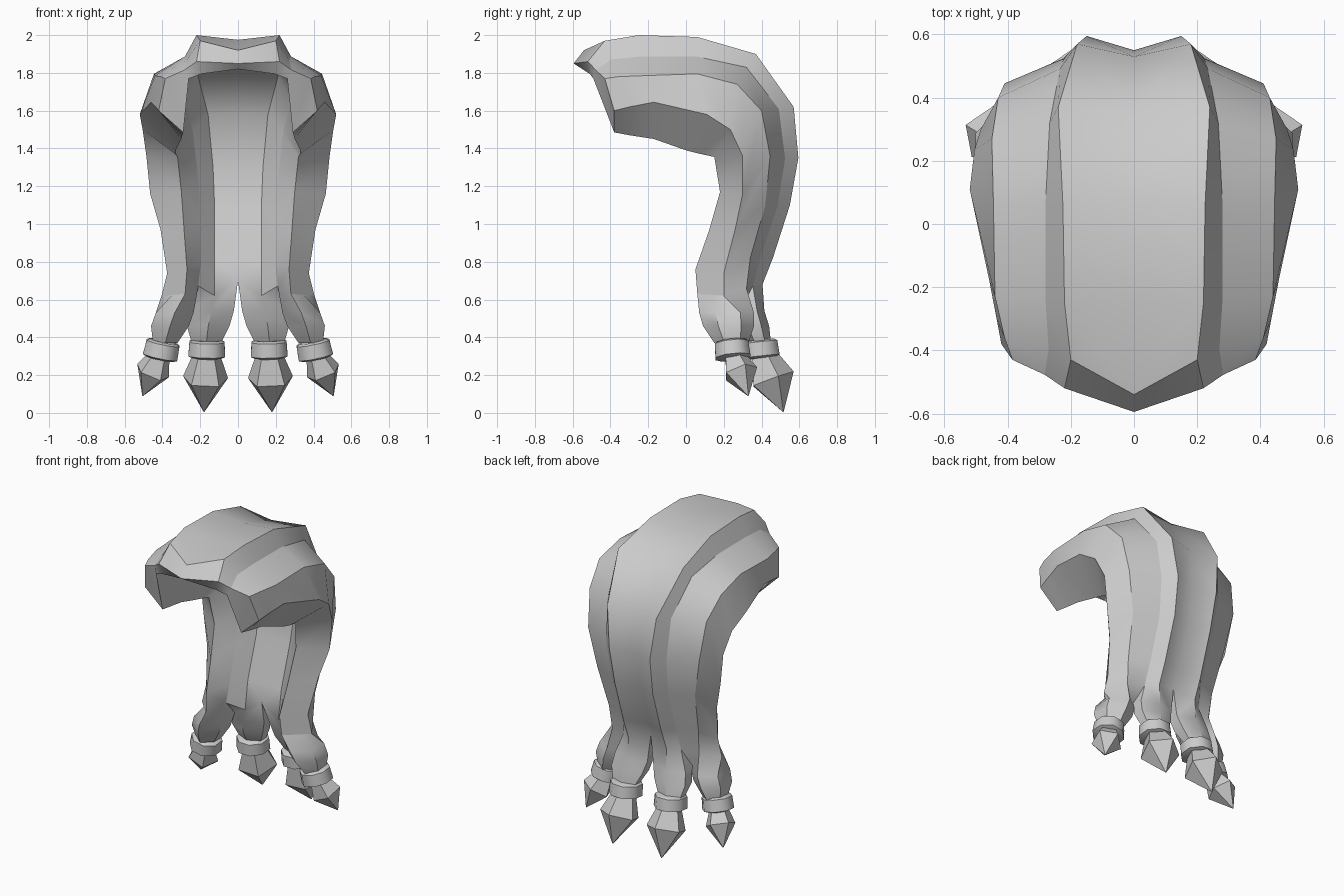
import bpy, bmesh, math
from mathutils import Vector

if "Cube" in bpy.data.objects:
    bpy.data.objects.remove(bpy.data.objects["Cube"])

grey = bpy.data.materials.new("light_grey")
grey.diffuse_color = (0.6, 0.6, 0.6, 1)
grey.use_nodes = True
grey.node_tree.nodes["Principled BSDF"].inputs["Base Color"].default_value = grey.diffuse_color


def finish(name, bm, angle=30):
    bmesh.ops.recalc_face_normals(bm, faces=bm.faces)
    me = bpy.data.meshes.new(name)
    bm.to_mesh(me)
    bm.free()
    ob = bpy.data.objects.new(name, me)
    bpy.context.collection.objects.link(ob)
    me.materials.append(grey)
    bpy.ops.object.select_all(action='DESELECT')
    ob.select_set(True)
    bpy.context.view_layer.objects.active = ob
    bpy.ops.object.shade_smooth_by_angle(angle=math.radians(angle))
    return ob


def skin(bm, rings, cap_first=True):
    """Skin closed rings of BMVerts and cap the ends."""
    n = len(rings[0])
    for a, b in zip(rings, rings[1:]):
        for i in range(n):
            j = (i + 1) % n
            bm.faces.new((a[i], a[j], b[j], b[i]))
    if cap_first:
        bm.faces.new(rings[0])
    bm.faces.new(rings[-1])


def loft(bm, rings):
    skin(bm, [[bm.verts.new(p) for p in r] for r in rings])


def box_ring(x0, x1, y0, y1, z):
    """Six-sided section between the given limits."""
    xm, ya, yb = (x0 + x1) / 2, y0 + .3 * (y1 - y0), y0 + .75 * (y1 - y0)
    return [(xm, y0, z), (x1, ya, z), (x1, yb, z), (xm, y1, z), (x0, yb, z), (x0, ya, z)]


def axis_ring(centre, axis, radius, sides, s, turn=0):
    """Regular ring around an axis."""
    axis = axis.normalized()
    u = Vector((0, 1, 0)).cross(axis).normalized()
    v = axis.cross(u)
    out = []
    for k in range(sides):
        t = turn + 2 * math.pi * k / sides
        p = centre + radius * (math.cos(t) * u + math.sin(t) * v)
        out.append((s * p.x, p.y, p.z))
    return out


# --- Main hair shell: guide paths from the forehead, over the top, down the back
crown = [(-.595, 1.85), (-.54, 1.92), (-.25, 1.975), (.06, 1.97), (.35, 1.88),
         (.53, 1.61), (.55, 1.35), (.51, 1.1), (.42, .82), (.37, .72)]
ridge = [(.22, -.52, 1.86), (.20, -.43, 1.97), (.22, -.25, 2.0), (.225, .06, 1.99),
         (.24, .37, 1.9), (.18, .57, 1.62), (.15, .595, 1.35), (.14, .55, 1.1),
         (.14, .46, .82), (.14, .405, .68)]
flank = [(.385, -.43, 1.77), (.41, -.36, 1.78), (.44, -.23, 1.785), (.445, .06, 1.795),
         (.45, .27, 1.74), (.43, .40, 1.6), (.41, .445, 1.36), (.36, .42, 1.1),
         (.33, .34, .82), (.32, .32, .66)]
hem = [(.42, -.38, 1.6), (.435, -.30, 1.62), (.46, -.17, 1.645), (.52, .11, 1.58),
       (.505, .235, 1.5), (.485, .30, 1.36), (.465, .30, 1.16), (.41, .26, .97),
       (.375, .20, .74), (.405, .20, .62)]
lip = [(.29, -.38, 1.485), (.295, -.30, 1.47), (.30, -.17, 1.45), (.33, 0, 1.39),
       (.33, .08, 1.37), (.32, .15, 1.355), (.30, .18, 1.17), (.285, .12, .96),
       (.27, .05, .76), (.28, .06, .63)]
lining = [(-.51, 1.82), (-.40, 1.84), (-.22, 1.86), (.06, 1.85), (.26, 1.78),
          (.38, 1.58), (.41, 1.3), (.37, 1.08), (.28, .81), (.25, .70)]
groove_side = [.5, .5, .5, .5, .38, .36, .38, .4, .45, .5]
groove_depth = [.02, .035, .05, .055, .055, .04, .03, .025, .025, .02]
wall_mix = [.85, .85, .8, .75, .7, .6, .55, .55, .6, .6]
wall_side = [.9, .9, .9, .9, .85, .75, .7, .7, .73, .75]

bm = bmesh.new()
rows = []
for i, (c, r, f, h, l, n) in enumerate(zip(crown, ridge, flank, hem, lip, lining)):
    c, n = Vector((0, *c)), Vector((0, *n))
    r, f, h, l = map(Vector, (r, f, h, l))
    groove = r.lerp(f, groove_side[i])
    groove += (n - groove).normalized() * groove_depth[i]
    wall = l.lerp(n, wall_mix[i])
    wall.x = l.x * wall_side[i]
    roof = n.copy()
    roof.x = r.x * .88
    roof.z -= {0: .025, 9: .08}.get(i, 0)
    rows.append([bm.verts.new(p) for p in (c, r, groove, f, h, l, wall, roof, n)])
for a, b in zip(rows, rows[1:]):
    for k in range(8):
        bm.faces.new((a[k], a[k + 1], b[k + 1], b[k]))
    for k in range(1, 8):      # crisp creases along the strands
        bm.edges.get((a[k], b[k])).smooth = False
for cap in ((0, 1, 7, 8), (1, 2, 6, 7), (2, 3, 5, 6), (3, 4, 5)):
    bm.faces.new([rows[0][k] for k in cap])

# --- Four tufts growing out of the last row of the shell
tufts = {
    "inner": ([(.022, .26, .26, .415, .54), (.045, .27, .275, .44, .46),
               (.09, .245, .33, .45, .37)],
              (.165, .395, .335), (.18, .515, .005), .105, .125),
    "outer": ([(.235, .435, .07, .36, .53), (.26, .46, .09, .36, .46),
               (.32, .45, .15, .33, .37)],
              (.405, .245, .33), (.505, .33, .09), .1, .095),
}
end = rows[-1]
split = bm.verts.new(end[5].co.lerp(end[4].co, .55))   # extra corner on the front side
roots = {"inner": [end[k] for k in (7, 6, 2, 1, 0, 8)],
         "outer": [end[5], split, end[4], end[3], end[2], end[6]]}
for label, data in tufts.items():
    rings = [roots[label]]
    rings += [[bm.verts.new(p) for p in box_ring(*sec)] for sec in data[0]]
    skin(bm, rings, cap_first=False)

# mirror the half and weld the centre line
copy = bmesh.ops.duplicate(bm, geom=bm.verts[:] + bm.edges[:] + bm.faces[:])
for v in copy["geom"]:
    if isinstance(v, bmesh.types.BMVert):
        v.co.x *= -1
bmesh.ops.remove_doubles(bm, verts=bm.verts, dist=.0005)
finish("hair_shell", bm, 40)

# --- Bands and pointed tips
for label, (_, band, tip, rad, wide) in tufts.items():
    band, tip = Vector(band), Vector(tip)
    axis = tip - band
    lean = Vector((axis.x * .5, axis.y * .3, axis.z))
    d = lean.normalized()
    for side, s in (("left", -1), ("right", 1)):
        bm = bmesh.new()
        loft(bm, [axis_ring(band + d * t, lean, r, 8, s, math.pi / 8)
                  for t, r in ((-.05, rad * .8), (-.04, rad * .96),
                               (.035, rad), (.045, rad * .75))])
        finish(f"{label}_band_{side}", bm, 50)

        bm = bmesh.new()
        loft(bm, [axis_ring(band + axis * t, axis, r, 5, s, math.pi / 2)
                  for t, r in ((.1, wide * .6), (.48, wide), (1, .002))])
        finish(f"{label}_tip_{side}", bm, 20)
